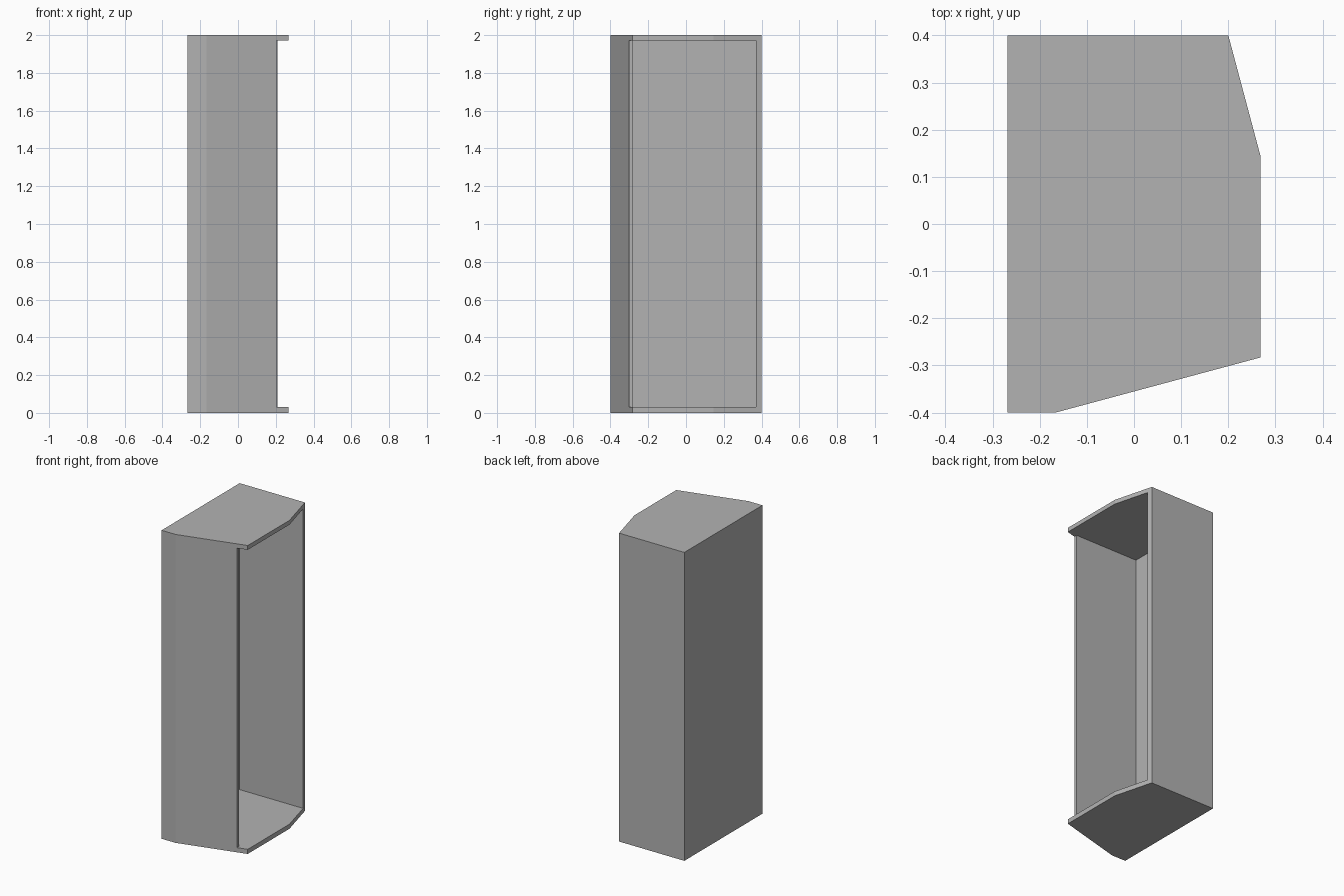
import bpy
import bmesh

if "Cube" in bpy.data.objects:
    bpy.data.objects.remove(bpy.data.objects["Cube"], do_unlink=True)

grey = bpy.data.materials.new("plain_grey")
grey.use_nodes = True
grey.diffuse_color = (0.45, 0.45, 0.45, 1)
grey.node_tree.nodes["Principled BSDF"].inputs["Base Color"].default_value = (0.45, 0.45, 0.45, 1)


def prism(name, outline, bottom, top):
    """Extrude a plan outline between two heights."""
    bm = bmesh.new()
    face = bm.faces.new([bm.verts.new((x, y, bottom)) for x, y in outline])
    moved = bmesh.ops.extrude_face_region(bm, geom=[face])["geom"]
    verts = [v for v in moved if isinstance(v, bmesh.types.BMVert)]
    bmesh.ops.translate(bm, verts=verts, vec=(0, 0, top - bottom))
    bmesh.ops.recalc_face_normals(bm, faces=bm.faces)
    mesh = bpy.data.meshes.new(name)
    bm.to_mesh(mesh)
    bm.free()
    mesh.materials.append(grey)
    obj = bpy.data.objects.new(name, mesh)
    bpy.context.collection.objects.link(obj)
    return obj


# Cabinet shell with chamfered open side
shell = prism("cabinet_shell", [(-0.268, -0.4), (-0.167, -0.4), (0.268, -0.283),
                                (0.268, 0.145), (0.2, 0.4), (-0.268, 0.4)], 0, 2)

# Cavity, which also trims the front wall short of the top and bottom plates
cavity = prism("cavity_cutter", [(-0.25, -0.28), (0.203, -0.28), (0.203, -0.45),
                                 (0.4, -0.45), (0.4, 0.37), (-0.25, 0.37)], 0.03, 1.972)
cavity.hide_render = True

cut = shell.modifiers.new("hollow", "BOOLEAN")
cut.operation = "DIFFERENCE"
cut.solver = "EXACT"
cut.object = cavity
bpy.context.view_layer.objects.active = shell
bpy.ops.object.modifier_apply(modifier=cut.name)
bpy.data.objects.remove(cavity, do_unlink=True)
